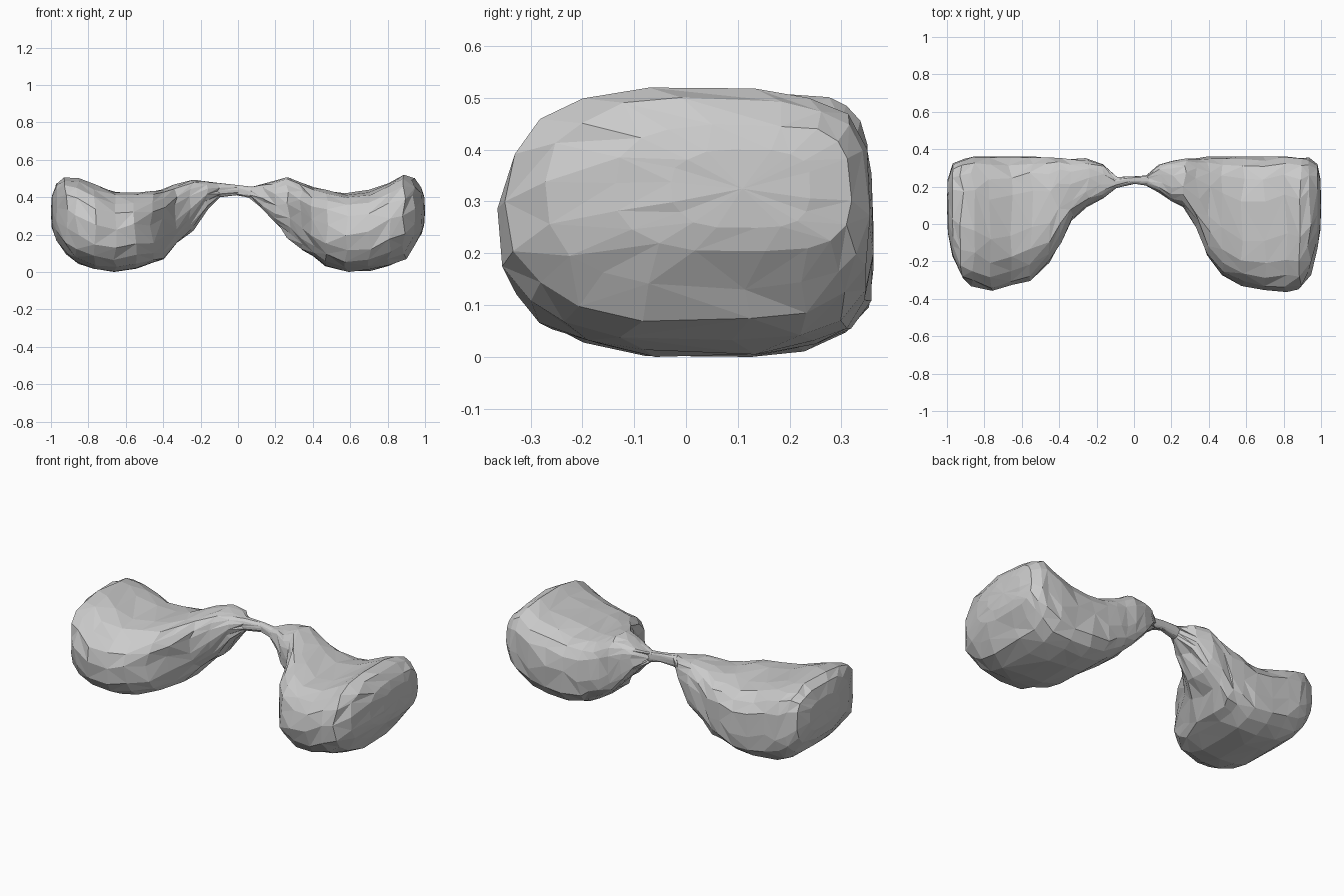
import bpy, bmesh, math, random

random.seed(4)
SIDES = 18

# Cross-sections outward from the bridge: |x|, y front, y back, z bottom, z top
LEFT = [
    (0.10, 0.19, 0.25, 0.40, 0.475), (0.17, 0.14, 0.32, 0.33, 0.485),
    (0.25, 0.09, 0.35, 0.22, 0.495), (0.33, 0.02, 0.35, 0.15, 0.465),
    (0.40, -0.11, 0.355, 0.07, 0.44), (0.46, -0.22, 0.36, 0.045, 0.43),
    (0.55, -0.30, 0.36, 0.012, 0.42), (0.66, -0.33, 0.362, 0.0, 0.425),
    (0.77, -0.355, 0.362, 0.012, 0.465), (0.86, -0.335, 0.36, 0.045, 0.498),
    (0.92, -0.30, 0.35, 0.09, 0.505), (0.97, -0.18, 0.325, 0.17, 0.475),
    (0.995, -0.05, 0.24, 0.24, 0.41)]
RIGHT = [
    (0.07, 0.205, 0.26, 0.395, 0.455), (0.14, 0.17, 0.32, 0.335, 0.475),
    (0.20, 0.12, 0.34, 0.26, 0.49), (0.27, 0.09, 0.35, 0.18, 0.505),
    (0.34, -0.03, 0.352, 0.12, 0.48), (0.40, -0.17, 0.357, 0.08, 0.45),
    (0.47, -0.28, 0.36, 0.035, 0.435), (0.58, -0.325, 0.362, 0.002, 0.42),
    (0.70, -0.35, 0.36, 0.008, 0.435), (0.81, -0.36, 0.362, 0.03, 0.48),
    (0.89, -0.345, 0.357, 0.07, 0.516), (0.94, -0.27, 0.352, 0.13, 0.50),
    (0.98, -0.14, 0.32, 0.20, 0.45), (0.995, -0.03, 0.24, 0.25, 0.40)]
BRIDGE = [(0.0, 0.215, 0.255, 0.41, 0.465)]


def soft(v, p):
    return math.copysign(abs(v) ** p, v)


def ring(bm, x, y0, y1, z0, z1):
    """Rounded section, squarer at the back, with a hand-cut wobble."""
    cy, cz, ry, rz = (y0 + y1) / 2, (z0 + z1) / 2, (y1 - y0) / 2, (z1 - z0) / 2
    wob = 0.035 * min(ry, rz)
    turn = random.uniform(-0.12, 0.12)
    verts = []
    for i in range(SIDES):
        a = 2 * math.pi * i / SIDES + turn
        c, s = math.cos(a), math.sin(a)
        p = 0.6 if c > 0 else 0.78
        y = cy + ry * soft(c, p) + random.uniform(-wob, wob)
        z = cz + rz * soft(s, p) + random.uniform(-wob, wob)
        dx = random.uniform(-1, 1) * min(0.012, 0.5 * ry)
        if abs(x) > 0.96:
            dx *= 0.2
        verts.append(bm.verts.new((x + dx, min(y, 0.362), max(z, 0.0))))
    return verts


# Two soft lobes joined by a narrow bridge, lofted as one skin
sections = [(-s[0],) + s[1:] for s in reversed(LEFT)] + BRIDGE + RIGHT
bm = bmesh.new()
rings = [ring(bm, *s) for s in sections]
for a, b in zip(rings, rings[1:]):
    for i in range(SIDES):
        j = (i + 1) % SIDES
        q = (a[i], a[j], b[j], b[i])
        # random diagonals give the faceted look
        if random.random() < 0.5:
            bm.faces.new((q[0], q[1], q[2]))
            bm.faces.new((q[0], q[2], q[3]))
        else:
            bm.faces.new((q[0], q[1], q[3]))
            bm.faces.new((q[1], q[2], q[3]))

# Slightly domed outer caps
for r, x in ((rings[0], -1.0), (rings[-1], 1.0)):
    tip = bm.verts.new((x, sum(v.co.y for v in r) / SIDES, sum(v.co.z for v in r) / SIDES))
    for i in range(SIDES):
        bm.faces.new((r[i], r[(i + 1) % SIDES], tip))

bmesh.ops.recalc_face_normals(bm, faces=bm.faces)
mesh = bpy.data.meshes.new("twin_lobes")
bm.to_mesh(mesh)
bm.free()
obj = bpy.data.objects.new("twin_lobes", mesh)
bpy.context.collection.objects.link(obj)
